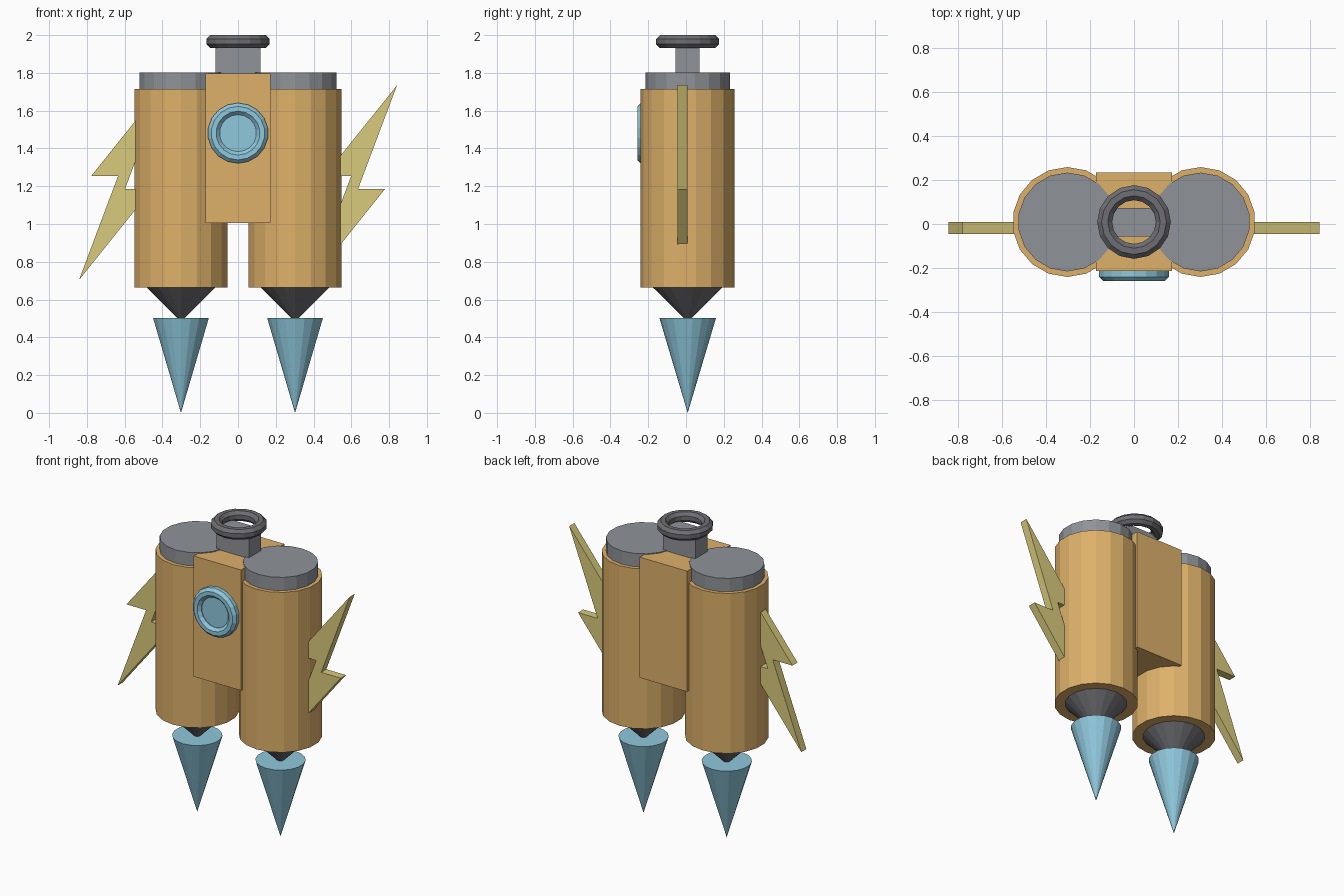
import bpy, bmesh, math
from mathutils import Matrix

if "Cube" in bpy.data.objects:
    bpy.data.objects.remove(bpy.data.objects["Cube"])


def material(name, rgb):
    lin = [((c / 255 + 0.055) / 1.055) ** 2.4 for c in rgb]
    m = bpy.data.materials.new(name)
    m.diffuse_color = (*lin, 1)
    m.use_nodes = True
    m.node_tree.nodes["Principled BSDF"].inputs["Base Color"].default_value = m.diffuse_color
    return m


TAN = material("tan", (222, 177, 106))
GREY = material("grey", (143, 147, 152))
DARK = material("dark grey", (110, 110, 115))
BLUE = material("light blue", (143, 200, 220))
YELLOW = material("pale yellow", (218, 203, 125))
CY = 0.009  # depth of the body axis


def finish(name, bm, mat):
    bmesh.ops.recalc_face_normals(bm, faces=bm.faces)
    me = bpy.data.meshes.new(name)
    bm.to_mesh(me)
    bm.free()
    me.materials.append(mat)
    ob = bpy.data.objects.new(name, me)
    bpy.context.collection.objects.link(ob)
    return ob


def lathe(name, profile, mat, loc, sides=18, closed=False, face_front=False):
    """Spin (radius, height) points about z; ends are capped unless closed."""
    bm = bmesh.new()
    rings = []
    for r, z in profile:
        if r == 0:
            rings.append([bm.verts.new((0, 0, z))] * sides)
        else:
            angles = [math.pi / 2 + 2 * math.pi * i / sides for i in range(sides)]
            rings.append([bm.verts.new((r * math.cos(a), r * math.sin(a), z)) for a in angles])
    pairs = list(zip(rings, rings[1:]))
    if closed:
        pairs.append((rings[-1], rings[0]))
    for a, b in pairs:
        for i in range(sides):
            j = (i + 1) % sides
            bm.faces.new(list(dict.fromkeys((a[i], a[j], b[j], b[i]))))
    if not closed:
        for ring, (r, _) in ((rings[0], profile[0]), (rings[-1], profile[-1])):
            if r:
                bm.faces.new(ring)
    if face_front:
        bm.transform(Matrix.Rotation(math.pi / 2, 4, 'X'))
    bm.transform(Matrix.Translation(loc))
    return finish(name, bm, mat)


def box(name, lo, hi, mat):
    bm = bmesh.new()
    bmesh.ops.create_cube(bm, size=1)
    for v in bm.verts:
        v.co = [(lo[k] + hi[k]) / 2 + v.co[k] * (hi[k] - lo[k]) for k in range(3)]
    return finish(name, bm, mat)


def octagon(major, minor):
    """Flat-sided eight-point tube section."""
    r = minor / math.cos(math.pi / 8)
    return [(major + r * math.cos(math.pi / 8 + k * math.pi / 4),
             r * math.sin(math.pi / 8 + k * math.pi / 4)) for k in range(8)]


# Lightning bolt: half outline, the other half is its 180 degree rotation
half = [(0.225, 0.516), (0.0185, -0.034), (0.161, -0.034)]
bolt = half + [(-x, -z) for x, z in half]

for side, s in (("left", -1), ("right", 1)):
    x = 0.302 * s
    # Tank, lid, nozzle and flame
    lathe(side + "_tank", [(0.249, 0.665), (0.249, 1.715)], TAN, (x, CY, 0))
    lathe(side + "_lid", [(0.224, 1.70), (0.224, 1.802)], GREY, (x, CY, 0))
    lathe(side + "_nozzle", [(0, 0.482), (0.187, 0.667)], DARK, (x, CY, 0))
    lathe(side + "_flame", [(0, 0), (0.15, 0.503)], BLUE, (x, CY, 0))
    # Side fin
    bm = bmesh.new()
    front = bm.faces.new([bm.verts.new((0.617 * s + px, -0.045, 1.219 + pz)) for px, pz in bolt])
    out = bmesh.ops.extrude_face_region(bm, geom=[front])
    for v in out["geom"]:
        if isinstance(v, bmesh.types.BMVert):
            v.co.y += 0.053
    finish(side + "_bolt_fin", bm, YELLOW)

# Central block, neck and top ring
box("centre_block", (-0.172, -0.214, 1.006), (0.172, 0.234, 1.797), TAN)
box("neck", (-0.118, -0.056, 1.78), (0.118, 0.072, 1.945), GREY)
lathe("top_ring", octagon(0.133, 0.034), DARK, (0, CY, 1.966), 16, closed=True)

# Round gauge on the front
lathe("gauge_rim", octagon(0.129, 0.031), BLUE, (0, -0.227, 1.481), 18, closed=True, face_front=True)
lathe("gauge_face", [(0.12, -0.02), (0.12, 0.008)], BLUE, (0, -0.227, 1.481), 18, face_front=True)
